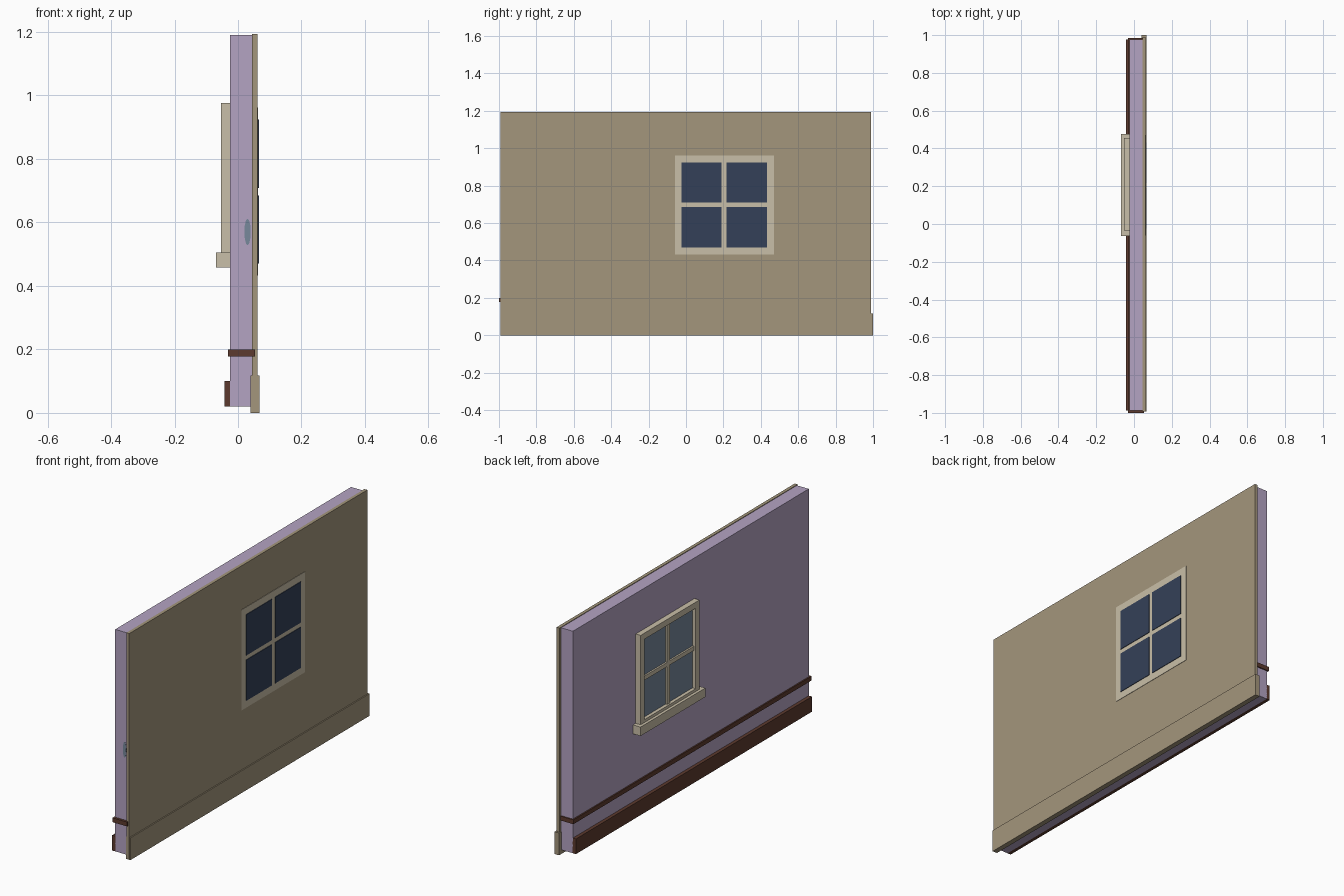
import bpy, math

if "Cube" in bpy.data.objects:
    bpy.data.objects.remove(bpy.data.objects["Cube"])


def material(name, rgb):
    lin = [(c / 255 / 12.92) if c / 255 <= 0.04045 else ((c / 255 + 0.055) / 1.055) ** 2.4 for c in rgb]
    m = bpy.data.materials.new(name)
    m.diffuse_color = (*lin, 1)
    m.use_nodes = True
    m.node_tree.nodes["Principled BSDF"].inputs["Base Color"].default_value = m.diffuse_color
    return m


LILAC = material("lilac siding", (180, 163, 194))
TAN = material("tan plaster", (164, 150, 124))
CREAM = material("cream trim", (201, 191, 168))
BROWN = material("brown wood", (92, 58, 46))
GLASS = material("grey blue glass", (119, 136, 155))
NIGHT = material("dark blue glass", (52, 64, 88))


def box(name, x, y, z, mat):
    """Box from (min, max) pairs on each axis."""
    bpy.ops.mesh.primitive_cube_add(size=1, location=[(a + b) / 2 for a, b in (x, y, z)])
    o = bpy.context.object
    o.name = name
    o.scale = [b - a for a, b in (x, y, z)]
    bpy.ops.object.transform_apply(location=False, rotation=False, scale=True)
    o.data.materials.append(mat)
    return o


# Wall layers
box("exterior_wall", (-0.025, 0.045), (-0.987, 0.978), (0.02, 1.19), LILAC)
box("interior_wall", (0.044, 0.061), (-0.993, 0.99), (0.005, 1.193), TAN)
box("interior_skirting", (0.04, 0.067), (-0.992, 1.0), (0, 0.117), TAN)

# Exterior wooden trim
box("exterior_baseboard", (-0.043, -0.024), (-0.987, 0.978), (0.02, 0.1), BROWN)
box("exterior_rail", (-0.032, 0.053), (-1.0, 0.984), (0.177, 0.2), BROWN)

# Interior window: flat trim plate with four dark panes
box("interior_window_trim", (0.055, 0.063), (-0.06, 0.47), (0.432, 0.962), CREAM)
for y in ((-0.024, 0.191), (0.217, 0.432)):
    for z in ((0.47, 0.685), (0.709, 0.924)):
        box("interior_pane", (0.058, 0.066), y, z, NIGHT)

# Exterior window: glass, frame, glazing bars and sill
X = (-0.054, -0.024)
box("exterior_glass", (-0.036, -0.024), (-0.02, 0.44), (0.5, 0.96), GLASS)
for y in ((-0.035, -0.003), (0.423, 0.455)):
    box("exterior_window_stile", X, y, (0.5, 0.976), CREAM)
box("exterior_window_head", X, (-0.003, 0.423), (0.944, 0.976), CREAM)
box("exterior_window_foot", X, (-0.003, 0.423), (0.5, 0.52), CREAM)
box("vertical_glazing_bar", (-0.045, -0.024), (0.199, 0.221), (0.52, 0.944), CREAM)
box("horizontal_glazing_bar", (-0.045, -0.024), (-0.003, 0.423), (0.72, 0.742), CREAM)
box("exterior_window_sill", (-0.069, -0.024), (-0.063, 0.477), (0.458, 0.505), CREAM)

# Small oval plate on the wall end
bpy.ops.mesh.primitive_cylinder_add(vertices=12, radius=1, depth=1, location=(0.03, -0.987, 0.57),
                                    rotation=(math.pi / 2, 0, 0))
plate = bpy.context.object
plate.name = "end_plate"
plate.scale = (0.01, 0.042, 0.002)
plate.data.materials.append(GLASS)
